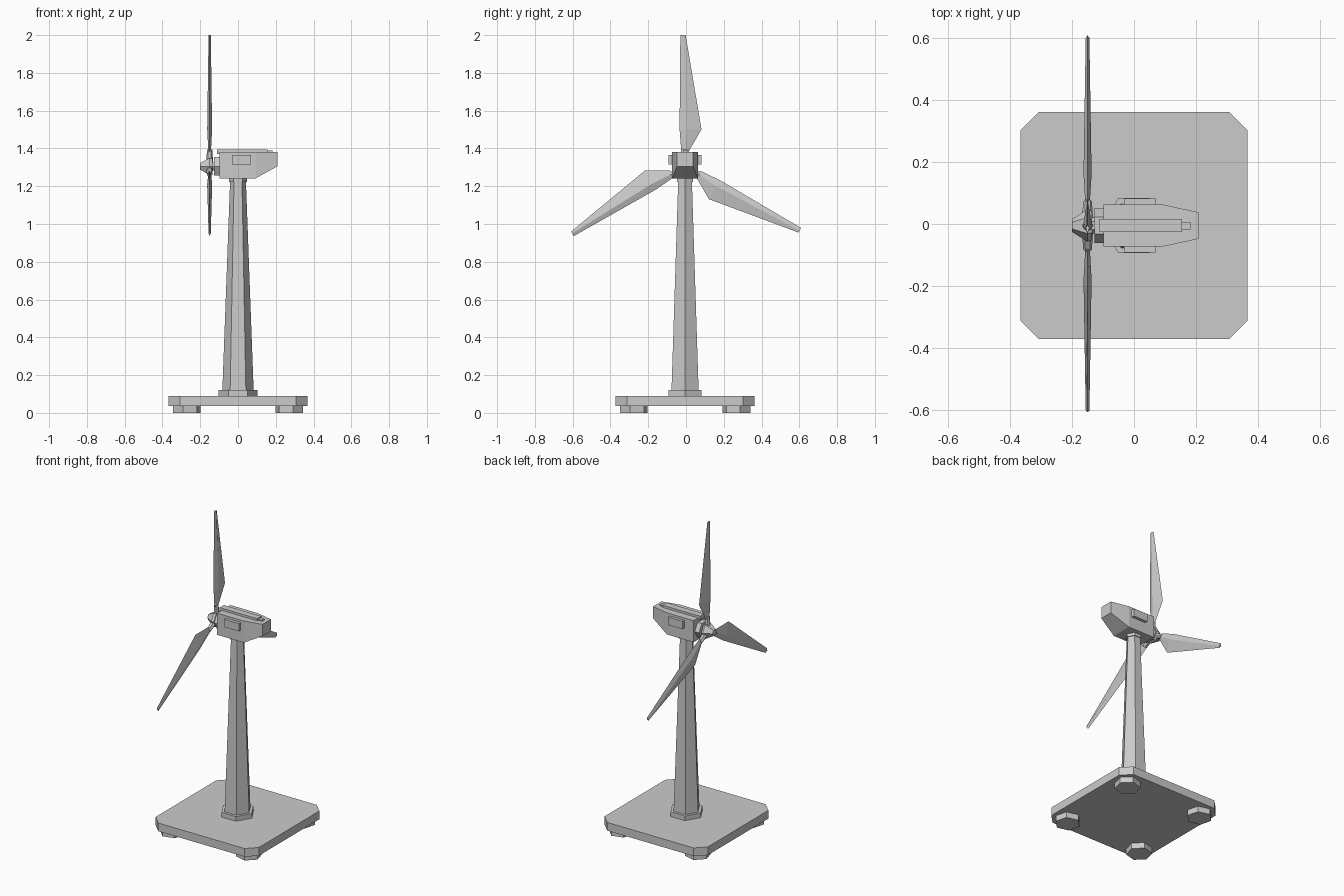
import bpy, bmesh
from math import radians, cos, sin
from mathutils import Matrix, Vector

if "Cube" in bpy.data.objects:
    bpy.data.objects.remove(bpy.data.objects["Cube"])

CY = -0.005          # depth of the centre line
HUB = Vector((-0.15, CY, 1.305))


def loft(name, rings, mat=Matrix()):
    """Skin a list of equal-length rings into a closed flat-shaded solid."""
    bm = bmesh.new()
    loops = [[bm.verts.new(mat @ Vector(p)) for p in r] for r in rings]
    n = len(loops[0])
    for a, b in zip(loops, loops[1:]):
        for i in range(n):
            j = (i + 1) % n
            bm.faces.new((a[i], a[j], b[j], b[i]))
    bm.faces.new(loops[0][::-1])
    bm.faces.new(loops[-1])
    bmesh.ops.recalc_face_normals(bm, faces=bm.faces)
    me = bpy.data.meshes.new(name)
    bm.to_mesh(me)
    bm.free()
    ob = bpy.data.objects.new(name, me)
    bpy.context.collection.objects.link(ob)
    return ob


def hexagon(r, h, turn=0):
    return [(r * cos(radians(60 * i + turn)), r * sin(radians(60 * i + turn)), h)
            for i in range(6)]


def turned(name, profile, mat, turn=0):
    """Six-sided turned part from (radius, height) pairs."""
    return loft(name, [hexagon(r, h, turn) for r, h in profile], mat)


def rect_x(x, w, z0, z1):
    """Rectangle across the x axis, half width w."""
    return [(x, CY - w, z0), (x, CY + w, z0), (x, CY + w, z1), (x, CY - w, z1)]


def block(name, x0, x1, w, z0, z1):
    return loft(name, [rect_x(x0, w, z0, z1), rect_x(x1, w, z0, z1)])


# Base slab with cut corners
a, b = 0.367, 0.307
outline = [(a, -b), (a, b), (b, a), (-b, a), (-a, b), (-a, -b), (-b, -a), (b, -a)]
loft("base_slab", [[(x, y + CY, z) for x, y in outline] for z in (0.037, 0.09)])

# Feet, mirrored in both directions
for sx in (-1, 1):
    for sy in (-1, 1):
        turned("foot", [(0.076, 0), (0.076, 0.04)],
               Matrix.Translation((0.272 * sx, 0.272 * sy + CY, 0)), 15 * sx * sy)

# Tower with bottom and top collars
axis = Matrix.Translation((0, CY, 0))
turned("tower_foot_collar", [(0.102, 0.088), (0.102, 0.12)], axis)
turned("tower", [(0.083, 0.115), (0.042, 1.225)], axis)
turned("tower_top_collar", [(0.048, 1.222), (0.048, 1.245)], axis)

# Nacelle body tapering to the tail
loft("nacelle", [rect_x(-0.098, 0.068, 1.241, 1.38),
                 rect_x(0.092, 0.068, 1.241, 1.38),
                 rect_x(0.208, 0.043, 1.305, 1.38)])
block("roof_rail", -0.112, 0.155, 0.021, 1.37, 1.394)
block("roof_rail_end", 0.15, 0.182, 0.012, 1.37, 1.388)
block("side_vents", -0.032, 0.07, 0.087, 1.315, 1.365)

# Hub parts along the x axis, local z pointing to +x, corners on +-y
along_x = Matrix.Translation(HUB) @ Matrix(
    ((0, 0, 1, 0), (1, 0, 0, 0), (0, 1, 0, 0), (0, 0, 0, 1)))
turned("bearing_ring", [(0.056, 0.022), (0.056, 0.056)], along_x)
turned("shaft", [(0.026, 0.0), (0.026, 0.03)], along_x)
turned("spinner", [(0.021, -0.05), (0.052, 0.0), (0.046, 0.014)], along_x)

# Blades: (leading edge, ridge, trailing edge, half thickness, distance)
sections = [(-0.02, 0.0, 0.02, 0.007, 0.08),
            (-0.029, 0.008, 0.087, 0.013, 0.196),
            (-0.025, -0.008, 0.003, 0.006, 0.695)]
for k in range(3):
    spin = Matrix.Translation(HUB) @ Matrix.Rotation(radians(120 * k), 4, 'X')
    loft("blade", [[(0, le, v), (t, mid, v), (0, te, v), (-t, mid, v)]
                   for le, mid, te, t, v in sections], spin)
    turned("blade_root", [(0.018, 0.02), (0.014, 0.09)], spin)
